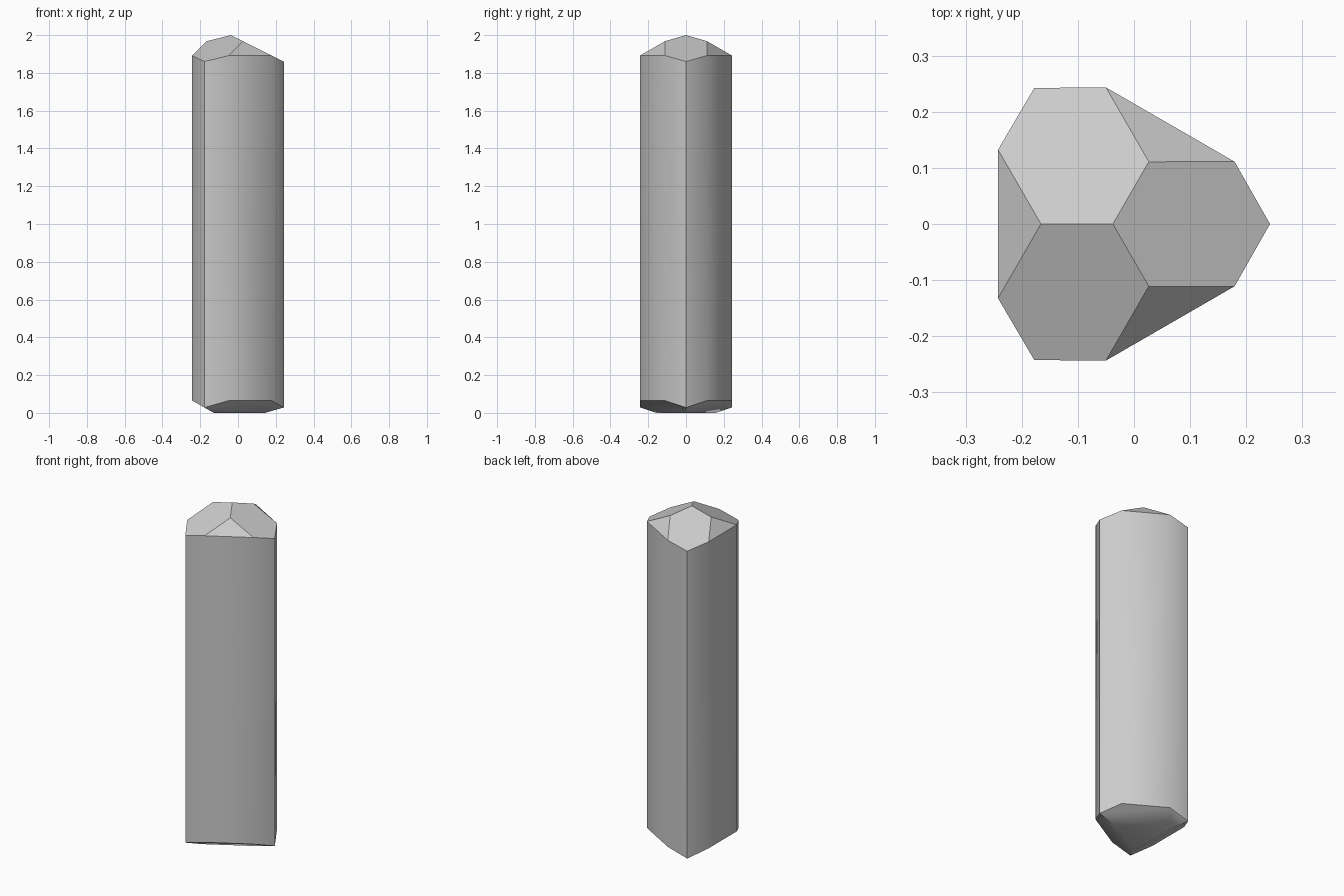
import bpy, bmesh, math
from mathutils import Matrix, Vector

cube = bpy.data.objects.get("Cube")
if cube:
    bpy.data.objects.remove(cube, do_unlink=True)

stone = bpy.data.materials.new("pale grey stone")
stone.use_nodes = True
grey = (0.6, 0.6, 0.6, 1)
stone.diffuse_color = grey
stone.node_tree.nodes["Principled BSDF"].inputs["Base Color"].default_value = grey

HEIGHT, HALF, CORNER, SHOULDER = 2.0, 0.111, 0.28, 0.217
INNER = 0.064           # near corners of each crown facet
BASE = 0.18             # corner of the flat base triangle
BASE_SLOPE = 0.567


def crown(x):
    """Height of a crown facet at distance x from the axis."""
    return HEIGHT - 0.5 * x


def foot(x, y):
    """Height of the sloping underside."""
    out = 0.5 * x + abs(y) * math.sin(math.radians(60))
    return BASE_SLOPE * (out - BASE / 2)


# Corners of one third of the crystal
third = [(BASE, 0, 0), (CORNER, 0, crown(CORNER)), (CORNER, 0, foot(CORNER, 0))]
for y in (HALF, -HALF):
    third += [(INNER, y, crown(INNER)),
              (SHOULDER, y, crown(SHOULDER)),
              (SHOULDER, y, foot(SHOULDER, y))]

# Three-fold turn about the crystal axis, then wrap in flat facets
bm = bmesh.new()
bm.verts.new((0, 0, HEIGHT))
for i in range(3):
    turn = Matrix.Rotation(math.radians(120 * i), 3, 'Z')
    for p in third:
        bm.verts.new(turn @ Vector(p))
bmesh.ops.remove_doubles(bm, verts=bm.verts, dist=0.002)
bmesh.ops.convex_hull(bm, input=bm.verts)
bmesh.ops.dissolve_limit(bm, angle_limit=math.radians(3),
                         verts=bm.verts, edges=bm.edges)
bmesh.ops.recalc_face_normals(bm, faces=bm.faces)

# Centre the outline
xs = [v.co.x for v in bm.verts]
bmesh.ops.translate(bm, verts=bm.verts, vec=(-(min(xs) + max(xs)) / 2, 0, 0))

mesh = bpy.data.meshes.new("crystal")
bm.to_mesh(mesh)
bm.free()
mesh.materials.append(stone)
crystal = bpy.data.objects.new("crystal", mesh)
bpy.context.collection.objects.link(crystal)

# Soft side bands, crisp facets
bpy.ops.object.select_all(action='DESELECT')
crystal.select_set(True)
bpy.context.view_layer.objects.active = crystal
bpy.ops.object.shade_smooth_by_angle(angle=math.radians(34))
